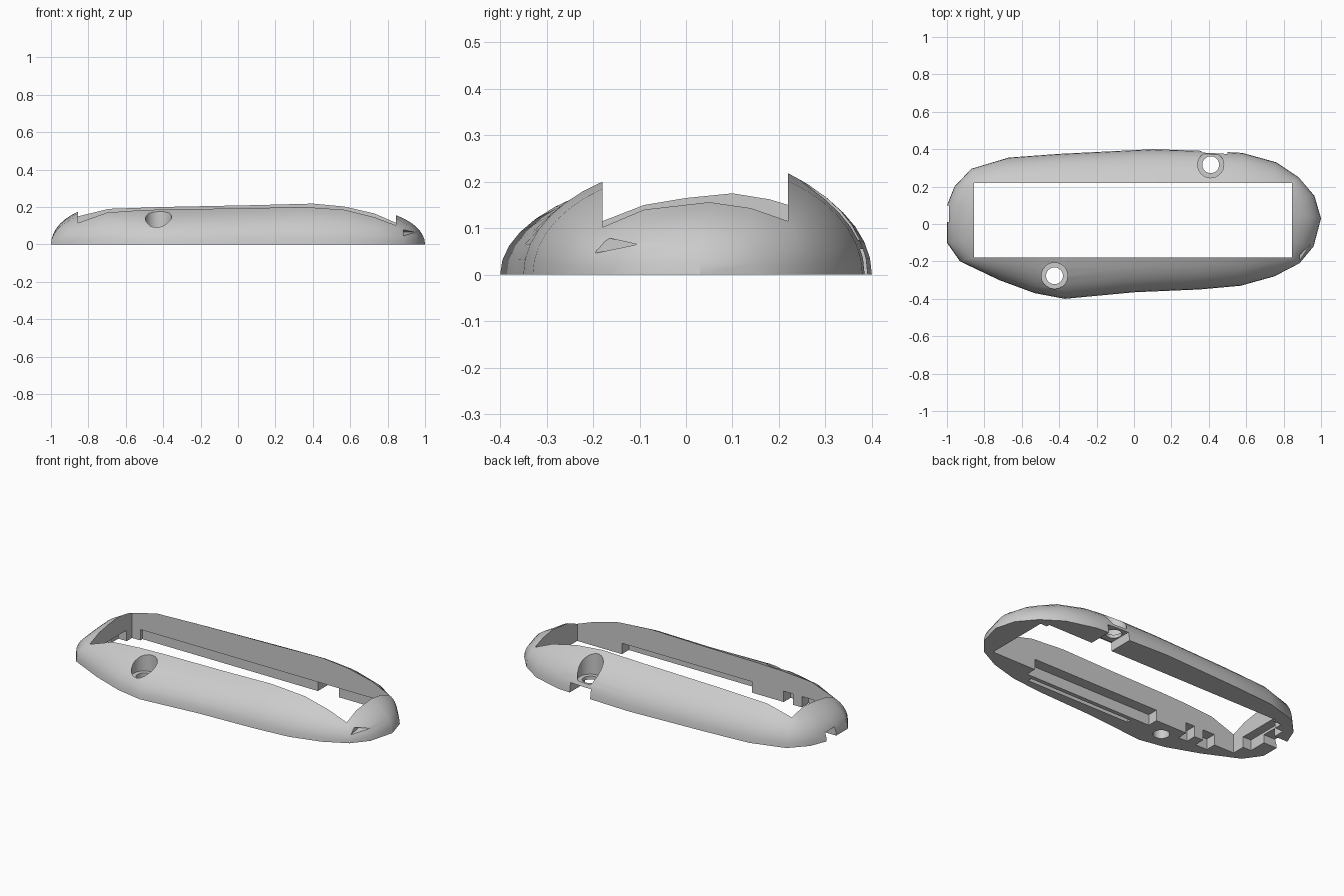
import bpy, bmesh, math
from mathutils import Vector

if "Cube" in bpy.data.objects:
    bpy.data.objects.remove(bpy.data.objects["Cube"], do_unlink=True)

grey = bpy.data.materials.new("plain_grey")
grey.use_nodes = True
colour = (0.6, 0.6, 0.6, 1)
grey.diffuse_color = colour
grey.node_tree.nodes["Principled BSDF"].inputs["Base Color"].default_value = colour

# Edges of the rectangular opening
LEFT, RIGHT, FRONT, BACK = 0.845, -0.855, -0.18, 0.22

# Stations per side: position along the opening, outer x, outer y, rim height
front_side = [(RIGHT, -.93, -.2, .115), (-.7, -.72, -.3, .17), (-.52, -.53, -.37, .183),
              (-.36, -.37, -.4, .188), (0, 0, -.365, .192), (.35, .35, -.35, .2),
              (.57, .57, -.33, .185), (.73, .75, -.28, .145)]
left_side = [(FRONT, .885, -.21, .102), (-.09, .96, -.12, .14), (.05, 1, .03, .156),
             (.14, .965, .15, .143)]
back_side = [(LEFT, .88, .25, .115), (.73, .76, .33, .165), (.57, .58, .38, .202),
             (.4, .4, .39, .218), (.1, .1, .4, .21), (-.4, -.4, .375, .2),
             (-.69, -.67, .355, .19)]
right_side = [(BACK, -.87, .295, .15), (.18, -.96, .2, .162), (.1, -1, .1, .175),
              (0, -1, 0, .165), (-.09, -1, -.1, .15)]

stations = []
for side, fixed, along_x in ((front_side, FRONT, True), (left_side, LEFT, False),
                             (back_side, BACK, True), (right_side, RIGHT, False)):
    for t, ox, oy, height in side:
        inner = Vector((t, fixed, 0)) if along_x else Vector((fixed, t, 0))
        stations.append((Vector((ox, oy, 0)), inner, height))


def finish(bm, name):
    bmesh.ops.recalc_face_normals(bm, faces=bm.faces)
    mesh = bpy.data.meshes.new(name)
    bm.to_mesh(mesh)
    bm.free()
    obj = bpy.data.objects.new(name, mesh)
    bpy.context.collection.objects.link(obj)
    mesh.materials.append(grey)
    return obj


def build_shell():
    """Rounded frame: an elliptical arc from the outline up to the rim, then down."""
    bm = bmesh.new()
    steps, sweep = 7, math.radians(55)
    loops = []
    for outer, inner, height in stations:
        loop = []
        for i in range(steps + 1):
            a = sweep * i / steps
            f = (math.cos(a) - math.cos(sweep)) / (1 - math.cos(sweep))
            p = inner.lerp(outer, f)
            p.z = height * math.sin(a) / math.sin(sweep)
            loop.append(bm.verts.new(p))
        loop.append(bm.verts.new(inner))
        loops.append(loop)
    for n, loop in enumerate(loops):
        other = loops[(n + 1) % len(loops)]
        for i in range(len(loop)):
            j = (i + 1) % len(loop)
            bm.faces.new((loop[i], other[i], other[j], loop[j]))
    return finish(bm, "rounded_frame")


def box(name, x, y, z):
    bm = bmesh.new()
    bmesh.ops.create_cube(bm, size=1)
    for v in bm.verts:
        v.co = [lo + (c + 0.5) * (hi - lo) for c, (lo, hi) in zip(v.co, (x, y, z))]
    return finish(bm, name)


def cylinder(name, x, y, radius, bottom, top):
    bm = bmesh.new()
    bmesh.ops.create_cone(bm, cap_ends=True, segments=32, radius1=radius,
                          radius2=radius, depth=top - bottom)
    bmesh.ops.translate(bm, verts=bm.verts, vec=(x, y, (top + bottom) / 2))
    return finish(bm, name)


def wedge(name, profile, x0, x1):
    bm = bmesh.new()
    ends = [[bm.verts.new((x, y, z)) for y, z in profile] for x in (x0, x1)]
    bm.faces.new(ends[0])
    bm.faces.new(ends[1])
    for i in range(len(profile)):
        j = (i + 1) % len(profile)
        bm.faces.new((ends[0][i], ends[0][j], ends[1][j], ends[1][i]))
    return finish(bm, name)


def cut(target, cutter):
    cutter.hide_render = True
    mod = target.modifiers.new(cutter.name, "BOOLEAN")
    mod.operation = "DIFFERENCE"
    mod.solver = "EXACT"
    mod.object = cutter
    bpy.context.view_layer.objects.active = target
    bpy.ops.object.modifier_apply(modifier=mod.name)
    bpy.data.objects.remove(cutter, do_unlink=True)


frame = build_shell()

# Stepped recess under the rim, leaving blocks around the front screw hole
below, ledge = -0.1, 0.065
cut(frame, box("back_recess", (-.8, .8), (.1, .24), (below, ledge)))
cut(frame, box("end_recess", (-.91, -.7), (-.1, .17), (below, ledge)))
for x in ((-.72, -.64), (-.58, -.52), (-.31, .55)):
    cut(frame, box("front_recess", x, (-.245, -.1), (below, ledge)))
cut(frame, box("front_groove", (-.2, .5), (-.295, -.27), (below, .04)))

# Cable notches through the bottom edge
cut(frame, box("back_notch", (.36, .5), (.1, .5), (below, .055)))
cut(frame, box("end_notch", (-1.1, -.8), (.01, .1), (below, .05)))

# Counterbored screw holes
for x, y in ((.41, .317), (-.425, -.277)):
    cut(frame, cylinder("counterbore", x, y, .07, .075, .4))
    cut(frame, cylinder("screw_hole", x, y, .045, below, .4))

# Tapered nick at the front corner of the left end
cut(frame, wedge("corner_nick", [(-.23, .093), (-.225, .04), (-.105, .065)], .885, 1.1))

bpy.ops.object.select_all(action="DESELECT")
frame.select_set(True)
bpy.context.view_layer.objects.active = frame
bpy.ops.object.shade_smooth_by_angle(angle=math.radians(30))
